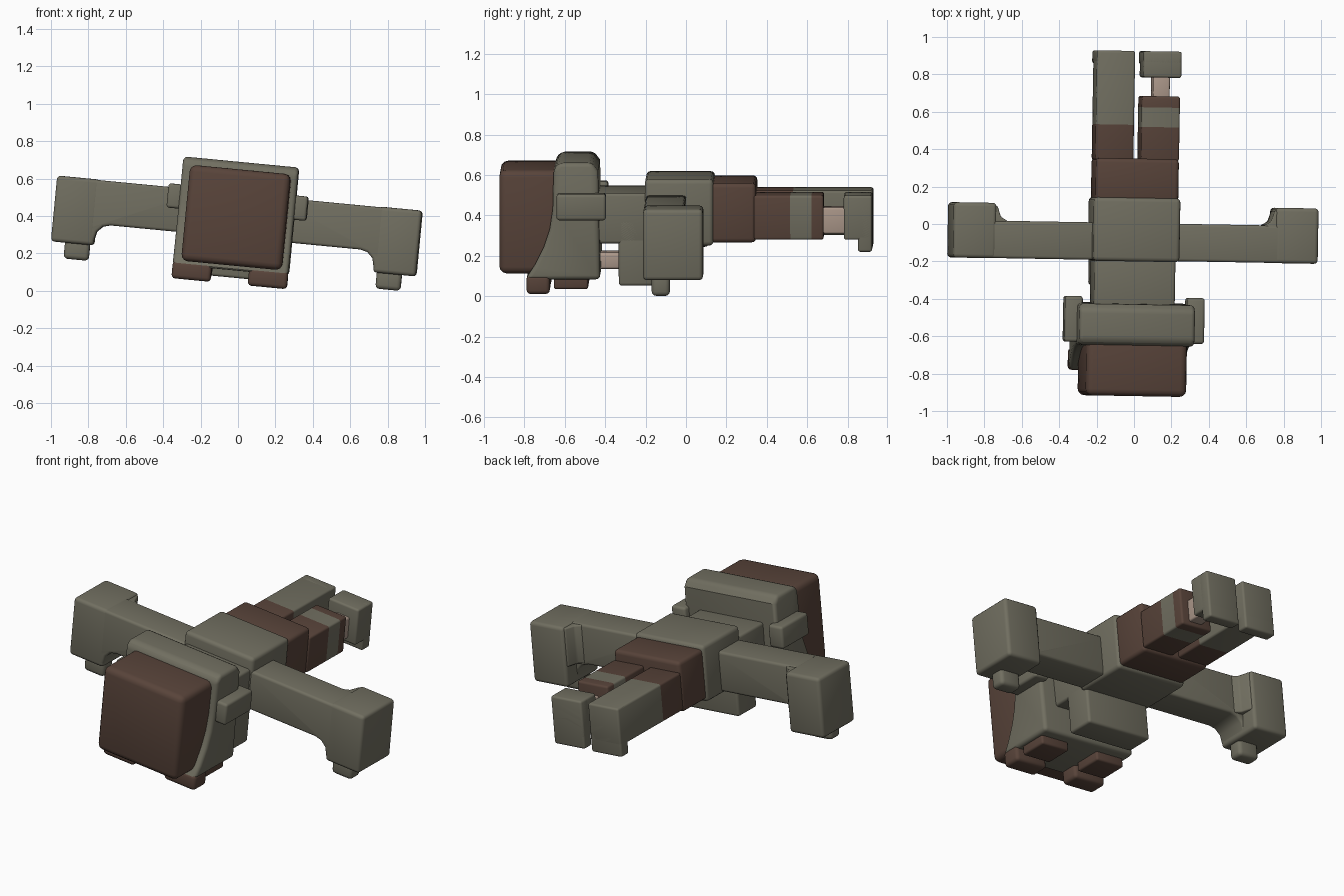
import bpy, bmesh, math
from mathutils import Matrix, Vector

if "Cube" in bpy.data.objects:
    bpy.data.objects.remove(bpy.data.objects["Cube"])

# The whole figure lies face down, rolled and turned slightly
PIVOT = Matrix.Translation((0, 0, 0.4))
POSE = (Matrix.Rotation(math.radians(-1), 4, 'Z') @ PIVOT
        @ Matrix.Rotation(math.radians(5.5), 4, 'Y') @ PIVOT.inverted())


def material(name, rgb):
    m = bpy.data.materials.new(name)
    m.diffuse_color = (*rgb, 1)
    m.use_nodes = True
    m.node_tree.nodes["Principled BSDF"].inputs["Base Color"].default_value = m.diffuse_color
    return m


OLIVE = material("olive_grey", (0.165, 0.158, 0.118))
BROWN = material("dark_brown", (0.098, 0.057, 0.042))
PALE = material("pale_bone", (0.42, 0.32, 0.26))


def finish(name, bm, mats, bevel, bands=()):
    """Bevel, split into colour bands along y, smooth and pose."""
    bmesh.ops.recalc_face_normals(bm, faces=bm.faces)
    if bevel:
        edges = [e for e in bm.edges if e.calc_face_angle(0) > math.radians(40)]
        bmesh.ops.bevel(bm, geom=edges, offset=bevel, segments=3, profile=0.5,
                        affect='EDGES', clamp_overlap=True)
    for y in bands:
        bmesh.ops.bisect_plane(bm, geom=bm.verts[:] + bm.edges[:] + bm.faces[:],
                               plane_co=(0, y, 0), plane_no=(0, 1, 0))
    for f in bm.faces:
        cy = f.calc_center_median().y
        f.material_index = sum(cy > y for y in bands)
    me = bpy.data.meshes.new(name)
    bm.to_mesh(me)
    bm.free()
    for m in mats:
        me.materials.append(m)
    ob = bpy.data.objects.new(name, me)
    bpy.context.collection.objects.link(ob)
    ob.matrix_world = POSE
    bpy.ops.object.select_all(action='DESELECT')
    ob.select_set(True)
    bpy.context.view_layer.objects.active = ob
    bpy.ops.object.shade_smooth_by_angle(angle=math.radians(35))
    return ob


def box(name, x, y, z, mats=(OLIVE,), bevel=0.015, bands=()):
    """Box from three (low, high) ranges."""
    bm = bmesh.new()
    bmesh.ops.create_cube(bm, size=1)
    for v in bm.verts:
        v.co = Vector([(a + b) / 2 + c * (b - a)
                       for c, (a, b) in zip(v.co, (x, y, z))])
    return finish(name, bm, mats, bevel, bands)


def prism(name, pts, axis, lo, hi, mats=(OLIVE,), bevel=0.015):
    """Profile in the two other axes, extruded along the given axis."""
    bm = bmesh.new()
    place = lambda p, d: Vector((*p[:axis], d, *p[axis:]))
    face = bm.faces.new([bm.verts.new(place(p, lo)) for p in pts])
    new = bmesh.ops.extrude_face_region(bm, geom=[face])['geom']
    shift = place((0, 0), hi - lo)
    bmesh.ops.translate(bm, vec=shift,
                        verts=[v for v in new if isinstance(v, bmesh.types.BMVert)])
    return finish(name, bm, mats, bevel)


def side(s, lo, hi):
    return tuple(sorted((s * lo, s * hi)))


# Head: dark face block inside a hood with a forward sweeping lower rim
box("face_block", (-0.265, 0.275), (-0.92, -0.55), (0.135, 0.65), (BROWN,), 0.035)
hood = [(-0.65, 0.66), (-0.62, 0.69), (-0.46, 0.69), (-0.43, 0.65), (-0.42, 0.11),
        (-0.79, 0.11), (-0.745, 0.18), (-0.70, 0.27), (-0.67, 0.36), (-0.655, 0.46)]
prism("hood", hood, 0, -0.31, 0.31, bevel=0.03)

# Torso sections
box("upper_back", (-0.22, 0.215), (-0.45, -0.15), (0.28, 0.53))
box("chest_block", (-0.21, 0.215), (-0.33, -0.16), (0.07, 0.40))
box("neck_bone", (-0.07, 0.07), (-0.44, -0.31), (0.14, 0.22), (PALE,), 0.012)
box("middle_torso", (-0.235, 0.23), (-0.20, 0.14), (0.27, 0.60), bevel=0.022)
box("waist", (-0.225, 0.22), (0.12, 0.35), (0.285, 0.58), (BROWN,), 0.022)

# Mirrored arms, hands, hood tabs and chin pads
for s, tag in ((-1, "left"), (1, "right")):
    arm = [(0.20, 0.285), (0.67, 0.285), (0.71, 0.275), (0.74, 0.245), (0.755, 0.18),
           (0.95, 0.18), (0.95, 0.52), (0.20, 0.52)]
    prism(tag + "_arm", [(s * x, z) for x, z in arm], 1, -0.195, 0.005)
    box(tag + "_hand", side(s, 0.75, 0.98), (-0.196, 0.10), (0.17, 0.523), bevel=0.02)
    wedge = [(0.69, -0.05), (0.69, 0.005), (0.725, 0.025), (0.745, 0.085),
             (0.85, 0.092), (0.85, -0.05)]
    prism(tag + "_wrist_fillet", [(s * x, y) for x, y in wedge], 2, 0.29, 0.515, bevel=0.008)
    box(tag + "_thumb", side(s, 0.77, 0.905), (-0.155, -0.065), (0.085, 0.20), bevel=0.022)
    box(tag + "_hood_tab", side(s, 0.28, 0.375), (-0.635, -0.39), (0.41, 0.54))
    box(tag + "_front_chin_pad", side(s, 0.10, 0.31), (-0.785, -0.67), (0.037, 0.13),
        (BROWN,), 0.02)
    box(tag + "_rear_chin_pad", side(s, 0.10, 0.285), (-0.65, -0.48), (0.06, 0.13),
        (BROWN,), 0.012)

# Left leg, whole
box("left_leg", (-0.225, -0.02), (0.34, 0.925), (0.30, 0.52), (BROWN, OLIVE), 0.012, (0.53,))
box("left_toe", (-0.225, -0.02), (0.855, 0.925), (0.235, 0.52), bevel=0.012)

# Right leg, broken by an exposed bone
box("right_leg", (0.02, 0.225), (0.34, 0.685), (0.30, 0.52), (BROWN, OLIVE, BROWN),
    0.012, (0.52, 0.625))
box("shin_bone", (0.085, 0.175), (0.66, 0.81), (0.325, 0.455), (PALE,), 0.01)
box("right_foot", (0.025, 0.23), (0.785, 0.925), (0.30, 0.52), bevel=0.012)
box("right_toe", (0.025, 0.23), (0.855, 0.925), (0.24, 0.52), bevel=0.012)
